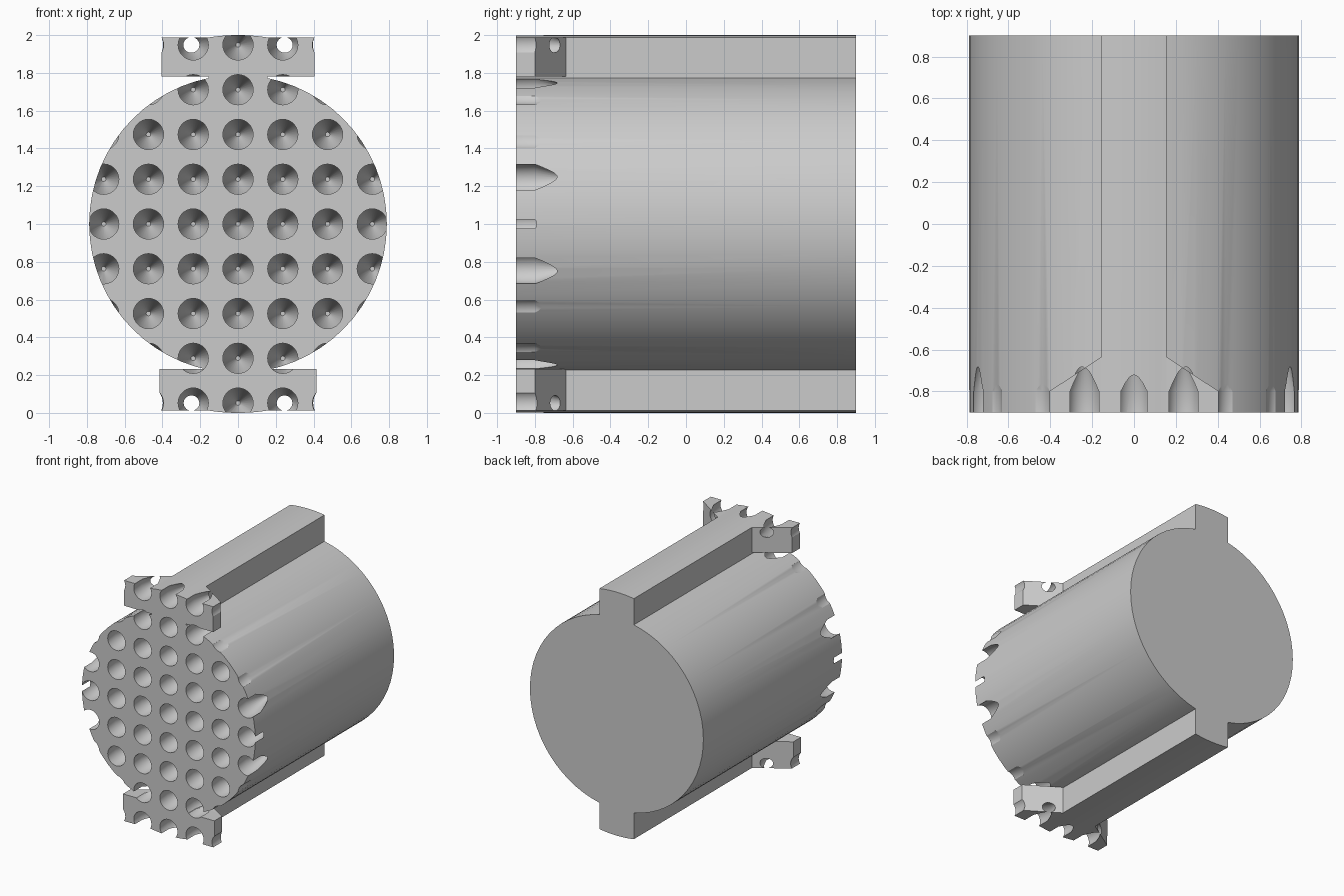
import bpy, bmesh, math
from mathutils import Vector

cube = bpy.data.objects.get("Cube")
if cube:
    bpy.data.objects.remove(cube)

FRONT, BACK, MID = -0.9, 0.9, 1.0
BODY_R, RIB_W = 0.788, 0.156
HOLE_R, PITCH = 0.08, 0.237

grey = bpy.data.materials.new("plain grey")
grey.use_nodes = True
grey.diffuse_color = (0.6, 0.6, 0.6, 1)
grey.node_tree.nodes["Principled BSDF"].inputs["Base Color"].default_value = (0.6, 0.6, 0.6, 1)


def make_object(name, bm):
    bmesh.ops.recalc_face_normals(bm, faces=bm.faces)
    mesh = bpy.data.meshes.new(name)
    bm.to_mesh(mesh)
    bm.free()
    mesh.materials.append(grey)
    obj = bpy.data.objects.new(name, mesh)
    bpy.context.collection.objects.link(obj)
    return obj


def loft(bm, rings):
    """Skin a row of equal rings and cap both ends."""
    rows = [[bm.verts.new(p) for p in ring] for ring in rings]
    n = len(rows[0])
    for a, b in zip(rows, rows[1:]):
        for i in range(n):
            bm.faces.new((a[i], a[(i + 1) % n], b[(i + 1) % n], b[i]))
    bm.faces.new(rows[0])
    bm.faces.new(rows[-1])


def prism(name, profile, shift):
    bm = bmesh.new()
    loft(bm, [profile, [Vector(p) + Vector(shift) for p in profile]])
    return make_object(name, bm)


def circle(x, y, z, r, n):
    return [(x + r * math.cos(math.tau * i / n), y, z + r * math.sin(math.tau * i / n))
            for i in range(n)]


def combine(target, tool, operation):
    mod = target.modifiers.new(tool.name, 'BOOLEAN')
    mod.operation, mod.object, mod.solver = operation, tool, 'EXACT'
    bpy.context.view_layer.objects.active = target
    bpy.ops.object.modifier_apply(modifier=mod.name)
    bpy.data.objects.remove(tool)


# Round body lying along y
length = (0, BACK - FRONT, 0)
body = prism("ribbed_cylinder", circle(0, FRONT, MID, BODY_R, 64), length)

# Rib running through top and bottom, with arched outer faces
arc = [RIB_W * (1 - i / 4) for i in range(9)]
crown = [(x, FRONT, MID + math.sqrt(1 - x * x)) for x in arc]
base = [(-x, FRONT, MID - math.sqrt(1 - x * x)) for x in arc]
combine(body, prism("rib", crown + base, length), 'UNION')

# Wide tapered heads at the front of each rib
for name, half, z in (("top_head", 0.405, 1.78), ("bottom_head", 0.415, 0.012)):
    side = [(half, FRONT), (half, -0.8), (RIB_W, -0.635), (0.1, -0.6)]
    outline = side + [(-x, y) for x, y in reversed(side)]
    plan = [(x, y, z) for x, y in outline]
    height = 0.208 if z > MID else 0.22
    combine(body, prism(name, plan, (0, 0, height)), 'UNION')

# Grid of drilled holes with conical ends
bm = bmesh.new()
for col in range(-3, 4):
    for row in range(-4, 5):
        x, z = col * PITCH, row * PITCH
        in_body = math.hypot(x, z) < BODY_R + HOLE_R
        in_head = abs(row) == 4 and abs(col) < 3
        if in_body or in_head:
            steps = ((FRONT - 0.05, HOLE_R), (-0.8, HOLE_R), (-0.61, 0.012))
            loft(bm, [circle(x, y, MID + z, r, 28) for y, r in steps])
holes = make_object("hole_cutter", bm)
holes.hide_render = True
combine(body, holes, 'DIFFERENCE')

# Smooth the round walls, keep the edges crisp
bpy.ops.object.select_all(action='DESELECT')
body.select_set(True)
bpy.context.view_layer.objects.active = body
bpy.ops.object.shade_smooth_by_angle(angle=math.radians(25))
